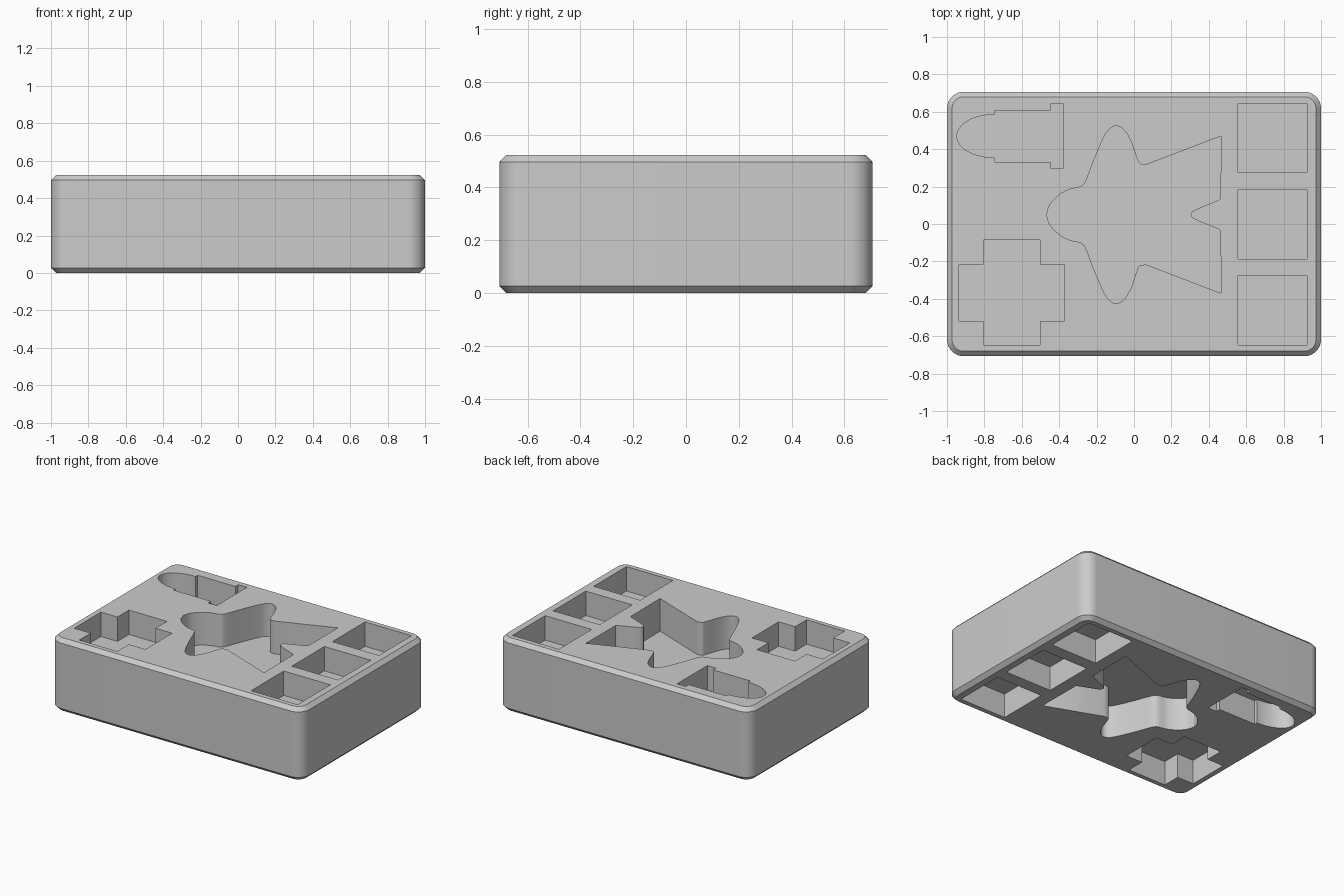
import bpy
import bmesh
import math
from mathutils import Vector

if "Cube" in bpy.data.objects:
    bpy.data.objects.remove(bpy.data.objects["Cube"], do_unlink=True)

HALF_X, HALF_Y, HEIGHT = 1.0, 0.707, 0.523
CORNER, CHAMFER = 0.09, 0.027
SHALLOW, DEEP = 0.175, 0.235

grey = bpy.data.materials.new("foam_grey")
grey.use_nodes = True
grey.diffuse_color = (0.6, 0.6, 0.6, 1)
grey.node_tree.nodes["Principled BSDF"].inputs["Base Color"].default_value = (0.6, 0.6, 0.6, 1)


def loft(bm, rings):
    """Skin a stack of outlines, given as (points, z), into a closed solid."""
    loops = [[bm.verts.new((x, y, z)) for x, y in pts] for pts, z in rings]
    n = len(loops[0])
    for low, high in zip(loops, loops[1:]):
        for i in range(n):
            j = (i + 1) % n
            bm.faces.new((low[i], low[j], high[j], high[i]))
    bm.faces.new(loops[0][::-1])
    bm.faces.new(loops[-1])


def make_object(name, bm):
    bmesh.ops.recalc_face_normals(bm, faces=bm.faces)
    mesh = bpy.data.meshes.new(name)
    bm.to_mesh(mesh)
    bm.free()
    mesh.materials.append(grey)
    obj = bpy.data.objects.new(name, mesh)
    bpy.context.collection.objects.link(obj)
    return obj


def rounded_rect(inset, steps=12):
    r = CORNER - inset
    pts = []
    for q, (sx, sy) in enumerate([(1, 1), (-1, 1), (-1, -1), (1, -1)]):
        for i in range(steps + 1):
            a = (q + i / steps) * math.pi / 2
            pts.append((sx * (HALF_X - CORNER) + r * math.cos(a),
                        sy * (HALF_Y - CORNER) + r * math.sin(a)))
    return pts


def rectangle(x0, x1, y0, y1):
    return [(x0, y0), (x1, y0), (x1, y1), (x0, y1)]


def smooth_run(pts, steps=5):
    """Curve passing through every point."""
    p = [Vector(v) for v in pts]
    p = [2 * p[0] - p[1]] + p + [2 * p[-1] - p[-2]]
    out = []
    for a, b, c, d in zip(p, p[1:], p[2:], p[3:]):
        for i in range(steps):
            t = i / steps
            out.append(0.5 * (2 * b + (c - a) * t + (2 * a - 5 * b + 4 * c - d) * t ** 2
                              + (3 * b - a - 3 * c + d) * t ** 3))
    return [tuple(v) for v in out] + [tuple(pts[-1])]


def mirrored(half, cy):
    """Close a half outline, from nose to tail, across the line y = cy."""
    upper = [(x, cy + y) for x, y in half]
    lower = [(x, cy - y) for x, y in half if y > 0.0001]
    return upper + lower[::-1]


# Pocket outlines: large winged craft
flank = smooth_run([(-0.467, 0), (-0.45, 0.053), (-0.40, 0.105), (-0.345, 0.135),
                    (-0.29, 0.148), (-0.26, 0.175), (-0.215, 0.29), (-0.168, 0.4),
                    (-0.135, 0.454), (-0.095, 0.475), (-0.055, 0.454), (-0.02, 0.4),
                    (0.013, 0.308), (0.03, 0.273), (0.065, 0.267)])
tail = smooth_run([(0.463, 0.088), (0.445, 0.075), (0.325, 0.025), (0.303, 0)], 3)
craft = mirrored(flank + [(0.465, 0.42)] + tail, 0.05)

# Small rocket with a half-ellipse nose and stepped body
nose = [(-0.745 - 0.202 * math.cos(a), 0.115 * math.sin(a))
        for a in (i * math.pi / 32 for i in range(17))]
rocket = mirrored(nose + [(-0.745, 0.138), (-0.447, 0.138),
                          (-0.447, 0.171), (-0.378, 0.171)], 0.47)

# Plus shape
cx, cy, arm_x, arm_y, core = -0.654, -0.367, 0.282, 0.281, 0.151
plus = []
for sx, sy in [(1, 1), (-1, 1), (-1, -1), (1, -1)]:
    corner = [(arm_x, core), (core, core), (core, arm_y)]
    if sx * sy < 0:
        corner.reverse()
    plus += [(cx + sx * x, cy + sy * y) for x, y in corner]

# Row of square pockets
squares = [rectangle(0.556, 0.925, y - 0.185, y + 0.185) for y in (0.46, -0.001, -0.461)]

# Solid tray with chamfered rims
body = bmesh.new()
loft(body, [(rounded_rect(CHAMFER), 0), (rounded_rect(0), CHAMFER),
            (rounded_rect(0), HEIGHT - CHAMFER), (rounded_rect(CHAMFER), HEIGHT)])
tray = make_object("storage_tray", body)

# Matching pockets sunk into the top and the underside
cuts = bmesh.new()
pockets = [(craft, DEEP)] + [(p, SHALLOW) for p in [rocket, plus] + squares]
for outline, depth in pockets:
    loft(cuts, [(outline, -0.1), (outline, depth)])
    loft(cuts, [(outline, HEIGHT - depth), (outline, HEIGHT + 0.1)])
cutter = make_object("pocket_cutter", cuts)
cutter.hide_render = True

carve = tray.modifiers.new("pockets", 'BOOLEAN')
carve.operation = 'DIFFERENCE'
carve.solver = 'EXACT'
carve.object = cutter
bpy.ops.object.select_all(action='DESELECT')
bpy.context.view_layer.objects.active = tray
tray.select_set(True)
bpy.ops.object.modifier_apply(modifier=carve.name)
bpy.data.objects.remove(cutter, do_unlink=True)
bpy.ops.object.shade_smooth_by_angle(angle=math.radians(30))
